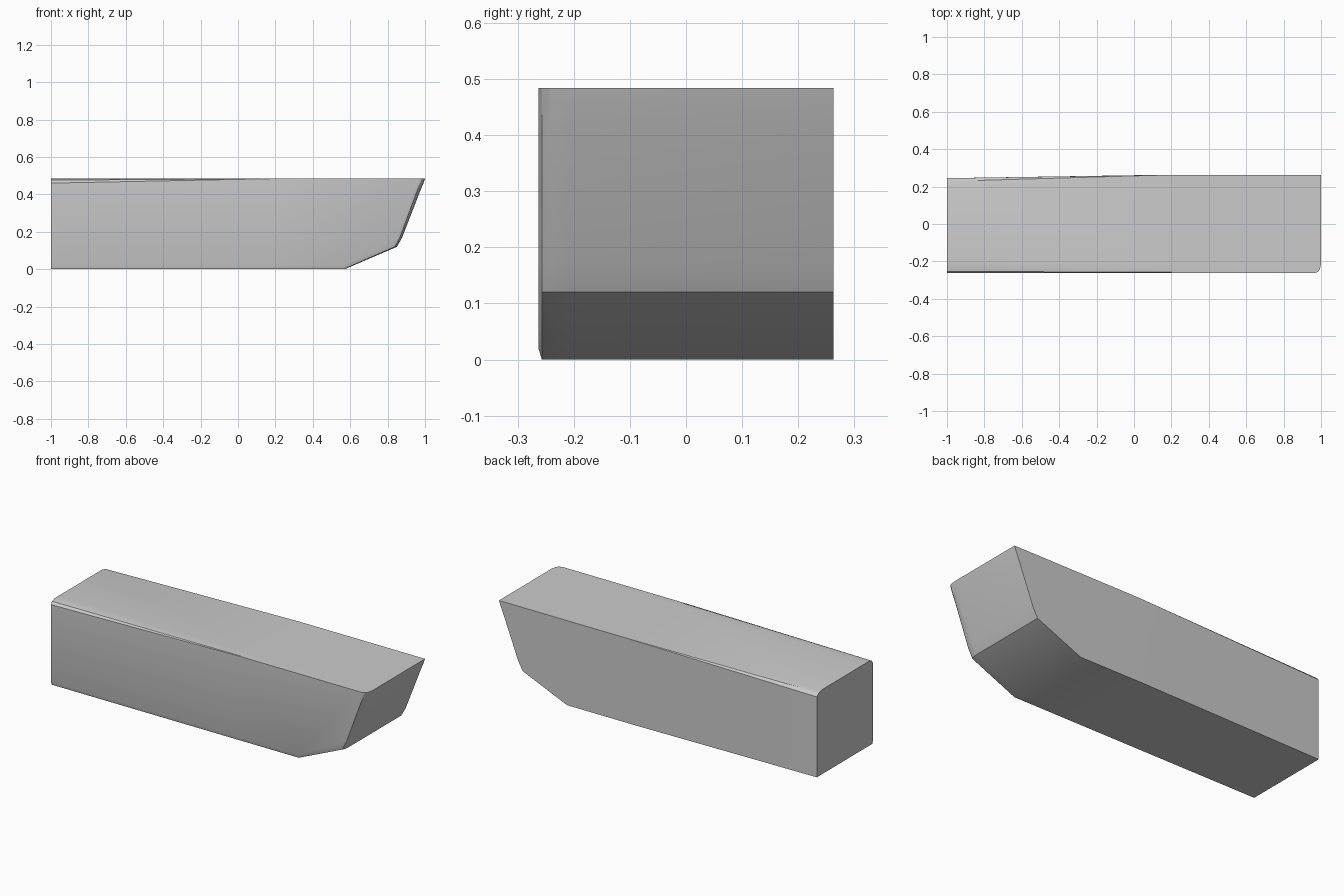
import bpy, bmesh

if "Cube" in bpy.data.objects:
    bpy.data.objects.remove(bpy.data.objects["Cube"])

# Bow profile (x, z): from bottom knuckle up the raked stem
BOW = [(0.57, 0.0), (0.85, 0.12), (0.878, 0.17), (0.973, 0.415), (0.99, 0.455), (1.0, 0.484)]
TOP, HALF = 0.484, 0.263


def hull_slice(y, inset, lift, aft_bottom_y, aft_top):
    """One lengthwise outline: bottom, bow, top, with its own aft-end corner."""
    pts = [(-1, aft_bottom_y, lift), (0.15, y, lift)]
    for i, (x, z) in enumerate(BOW):
        pts.append((x - inset * (0.3 if i == 0 else 0.5 + 0.5 * z / TOP), y, max(z, lift)))
    pts += [(0.2, y, TOP), (-1, aft_top[0], aft_top[1])]
    return pts


# Slices from front side to back side
slices = [
    hull_slice(-HALF, 0.038, 0.02, -HALF, (-HALF, 0.46)),
    hull_slice(-0.257, 0.018, 0.0, -0.257, (-0.254, 0.476)),
    hull_slice(-0.243, 0.006, 0.0, -0.243, (-0.228, TOP)),
    hull_slice(-0.21, 0.0, 0.0, -0.21, (-0.2, TOP)),
    hull_slice(HALF, 0.0, 0.0, 0.245, (0.195, TOP)),
    hull_slice(HALF, 0.0, 0.0, 0.245, (0.228, 0.477)),
    hull_slice(HALF, 0.0, 0.0, 0.245, (0.245, 0.46)),
]

bm = bmesh.new()
rings = [[bm.verts.new(p) for p in s] for s in slices]
n = len(rings[0])

# Skin between slices
for a, b in zip(rings, rings[1:]):
    for i in range(n):
        j = (i + 1) % n
        bm.faces.new((a[i], a[j], b[j], b[i]))

# Side walls, split where the aft taper starts
for ring in (rings[0], rings[-1]):
    bm.faces.new((ring[0], ring[1], ring[n - 2], ring[n - 1]))
    bm.faces.new(ring[1:n - 1])

bmesh.ops.remove_doubles(bm, verts=bm.verts, dist=0.0005)
bmesh.ops.dissolve_degenerate(bm, edges=bm.edges, dist=0.0005)
bmesh.ops.recalc_face_normals(bm, faces=bm.faces)

mesh = bpy.data.meshes.new("hull_block")
bm.to_mesh(mesh)
bm.free()
hull = bpy.data.objects.new("hull_block", mesh)
bpy.context.collection.objects.link(hull)

# Smooth shading with crisp edges
bpy.context.view_layer.objects.active = hull
hull.select_set(True)
bpy.ops.object.shade_smooth_by_angle(angle=0.45)
